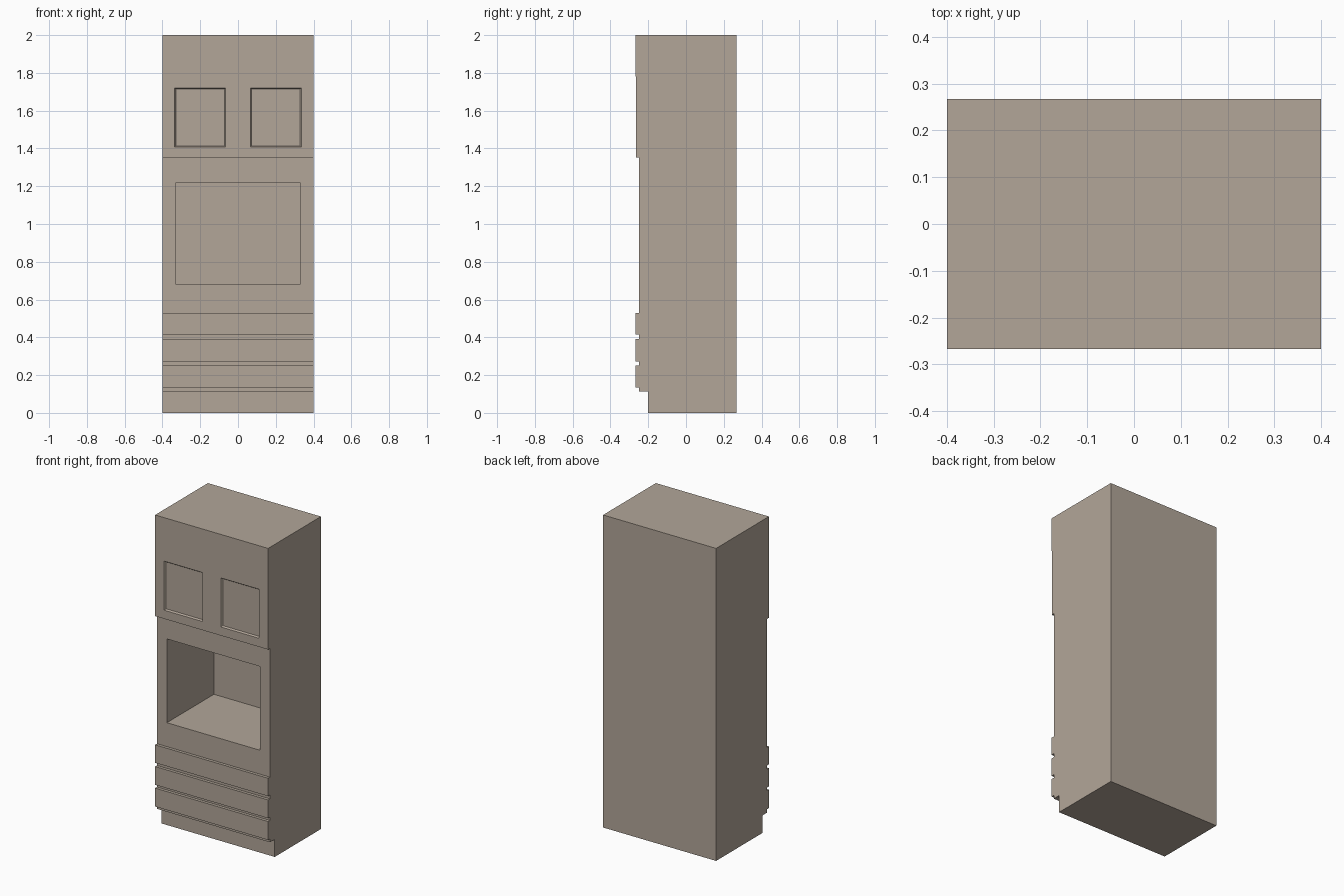
import bpy, bmesh

if "Cube" in bpy.data.objects:
    bpy.data.objects.remove(bpy.data.objects["Cube"])

W = 0.4                          # half width
FRONT, BODY, BACK = -0.267, -0.248, 0.267

# Warm taupe finish
taupe = bpy.data.materials.new("taupe")
taupe.diffuse_color = (0.447, 0.38, 0.317, 1)
taupe.use_nodes = True
taupe.node_tree.nodes["Principled BSDF"].inputs["Base Color"].default_value = taupe.diffuse_color


def make_object(name, bm):
    bmesh.ops.recalc_face_normals(bm, faces=bm.faces)
    mesh = bpy.data.meshes.new(name)
    bm.to_mesh(mesh)
    bm.free()
    mesh.materials.append(taupe)
    obj = bpy.data.objects.new(name, mesh)
    bpy.context.collection.objects.link(obj)
    return obj


def box(name, x0, x1, y0, y1, z0, z1, taper=0.0):
    """Box whose back (+y) end shrinks by taper on all four sides."""
    bm = bmesh.new()
    for v in bmesh.ops.create_cube(bm, size=1)['verts']:
        t = taper if v.co.y > 0 else 0
        v.co = (x1 - t if v.co.x > 0 else x0 + t,
                y1 if v.co.y > 0 else y0,
                z1 - t if v.co.z > 0 else z0 + t)
    return make_object(name, bm)


def extrude_profile(name, points):
    """Extrude a side profile of (y, z) points across the full width."""
    bm = bmesh.new()
    face = bm.faces.new([bm.verts.new((-W, y, z)) for y, z in points])
    ext = bmesh.ops.extrude_face_region(bm, geom=[face])['geom']
    verts = [g for g in ext if isinstance(g, bmesh.types.BMVert)]
    bmesh.ops.translate(bm, verts=verts, vec=(2 * W, 0, 0))
    return make_object(name, bm)


def cut(target, cutter):
    cutter.hide_render = True
    mod = target.modifiers.new("cut", 'BOOLEAN')
    mod.operation = 'DIFFERENCE'
    mod.solver = 'EXACT'
    mod.object = cutter
    bpy.context.view_layer.objects.active = target
    bpy.ops.object.modifier_apply(modifier=mod.name)
    bpy.data.objects.remove(cutter)


# Carcass with a recessed toe kick
carcass = extrude_profile("carcass", [
    (BACK, 0), (BACK, 2), (BODY, 2), (BODY, 0.112), (-0.2, 0.112), (-0.2, 0)])

# Deep open oven niche
cut(carcass, box("niche_cutter", -0.33, 0.33, BODY - 0.1, 0.228, 0.682, 1.218))

# Upper door fascia, a hair behind the top fascia, with two bevelled panels
DOOR = FRONT + 0.001
doors = box("upper_doors", -W, W, DOOR, BODY, 1.352, 1.78)
for side in (-1, 1):
    xa, xb = sorted((side * 0.065, side * 0.336))
    # the cutter starts in front of the face, so widen it to keep the slope
    cut(doors, box("panel_cutter", xa - 0.007, xb + 0.007, DOOR - 0.01,
                   DOOR + 0.01, 1.4, 1.728, taper=0.014))

# Plain top fascia
box("top_fascia", -W, W, FRONT, BODY, 1.78, 2.0)

# Three drawer fronts
for i, (z0, z1) in enumerate([(0.134, 0.252), (0.273, 0.39), (0.414, 0.529)]):
    box(f"drawer_front_{i + 1}", -W, W, FRONT, BODY, z0, z1)
